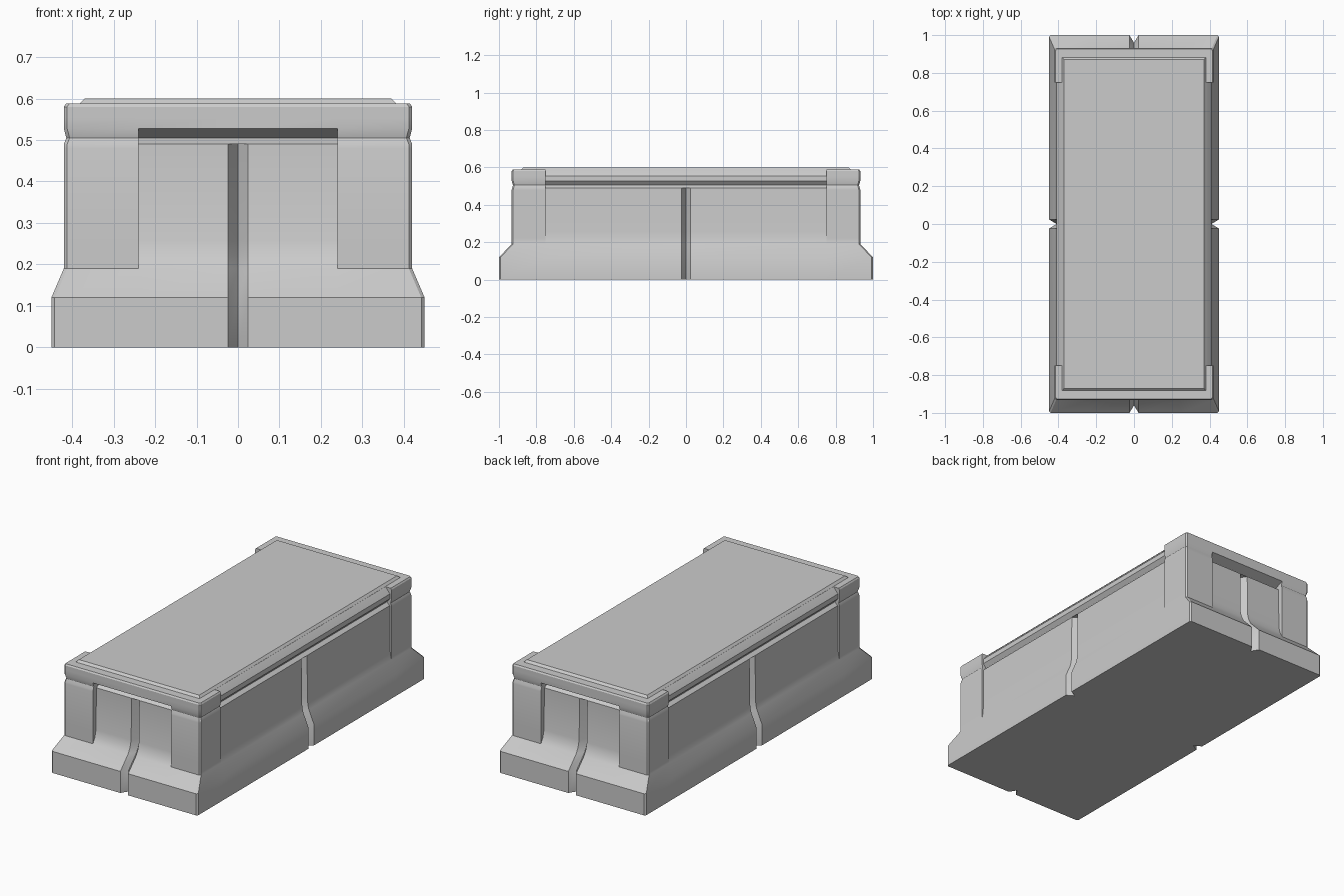
import bpy, bmesh, math

if "Cube" in bpy.data.objects:
    bpy.data.objects.remove(bpy.data.objects["Cube"])

# Horizontal levels: z, panel x, pier x, panel y, pier y, groove depth
LEVELS = [
    (0.000, 0.450, 0.450, 1.000, 1.000, 0.040),
    (0.120, 0.450, 0.450, 1.000, 1.000, 0.040),
    (0.190, 0.420, 0.420, 0.932, 0.932, 0.040),
    (0.220, 0.413, 0.420, 0.915, 0.932, 0.040),
    (0.258, 0.410, 0.420, 0.905, 0.932, 0.040),
    (0.480, 0.409, 0.420, 0.902, 0.932, 0.040),
    (0.490, 0.409, 0.420, 0.902, 0.930, 0.040),
    (0.490, 0.409, 0.420, 0.902, 0.930, 0.000),
    (0.505, 0.390, 0.414, 0.875, 0.925, 0.000),
    (0.528, 0.410, 0.420, 0.932, 0.932, 0.000),
    (0.555, 0.410, 0.420, 0.932, 0.932, 0.000),
    (0.580, 0.390, 0.420, 0.932, 0.932, 0.000),
    (0.588, 0.382, 0.415, 0.927, 0.927, 0.000),
]
PIER_X, PIER_Y, GROOVE, CHAMFER = 0.24, 0.75, 0.024, 0.008


def outline(px, qx, py, qy, g):
    """Plan outline of one level, mirrored from a single quadrant."""
    quad = [(px - g, 0), (px, GROOVE), (px, PIER_Y), (qx, PIER_Y),
            (qx, qy - CHAMFER), (qx - CHAMFER, qy), (PIER_X, qy),
            (PIER_X, py), (GROOVE, py), (0, py - g)]
    half = quad + [(-x, y) for x, y in quad[-2::-1]]
    return half + [(x, -y) for x, y in half[-2:0:-1]]


def loft(name, rings):
    """Closed solid through a stack of rings of 3D points."""
    bm = bmesh.new()
    loops = [[bm.verts.new(p) for p in ring] for ring in rings]
    for a, b in zip(loops, loops[1:]):
        for i in range(len(a)):
            j = (i + 1) % len(a)
            bm.faces.new((a[i], a[j], b[j], b[i]))
    bm.faces.new(loops[0][::-1])
    bm.faces.new(loops[-1])
    bmesh.ops.remove_doubles(bm, verts=bm.verts, dist=1e-5)
    bmesh.ops.recalc_face_normals(bm, faces=bm.faces)
    mesh = bpy.data.meshes.new(name)
    bm.to_mesh(mesh)
    bm.free()
    obj = bpy.data.objects.new(name, mesh)
    bpy.context.collection.objects.link(obj)
    return obj


# Plinth body: flared base, recessed panels, corner piers, grooves and cornice
body = loft("plinth_body",
            [[(x, y, lv[0]) for x, y in outline(*lv[1:])] for lv in LEVELS])
bpy.context.view_layer.objects.active = body
body.select_set(True)
bpy.ops.object.shade_smooth_by_angle(angle=math.radians(30))

# Raised slab on top with a bevelled rim
loft("top_slab", [[(sx * x, sy * y, z) for sx, sy in
                   ((1, 1), (-1, 1), (-1, -1), (1, -1))]
                  for x, y, z in ((0.381, 0.882, 0.575), (0.381, 0.882, 0.588),
                                  (0.370, 0.870, 0.600))])
